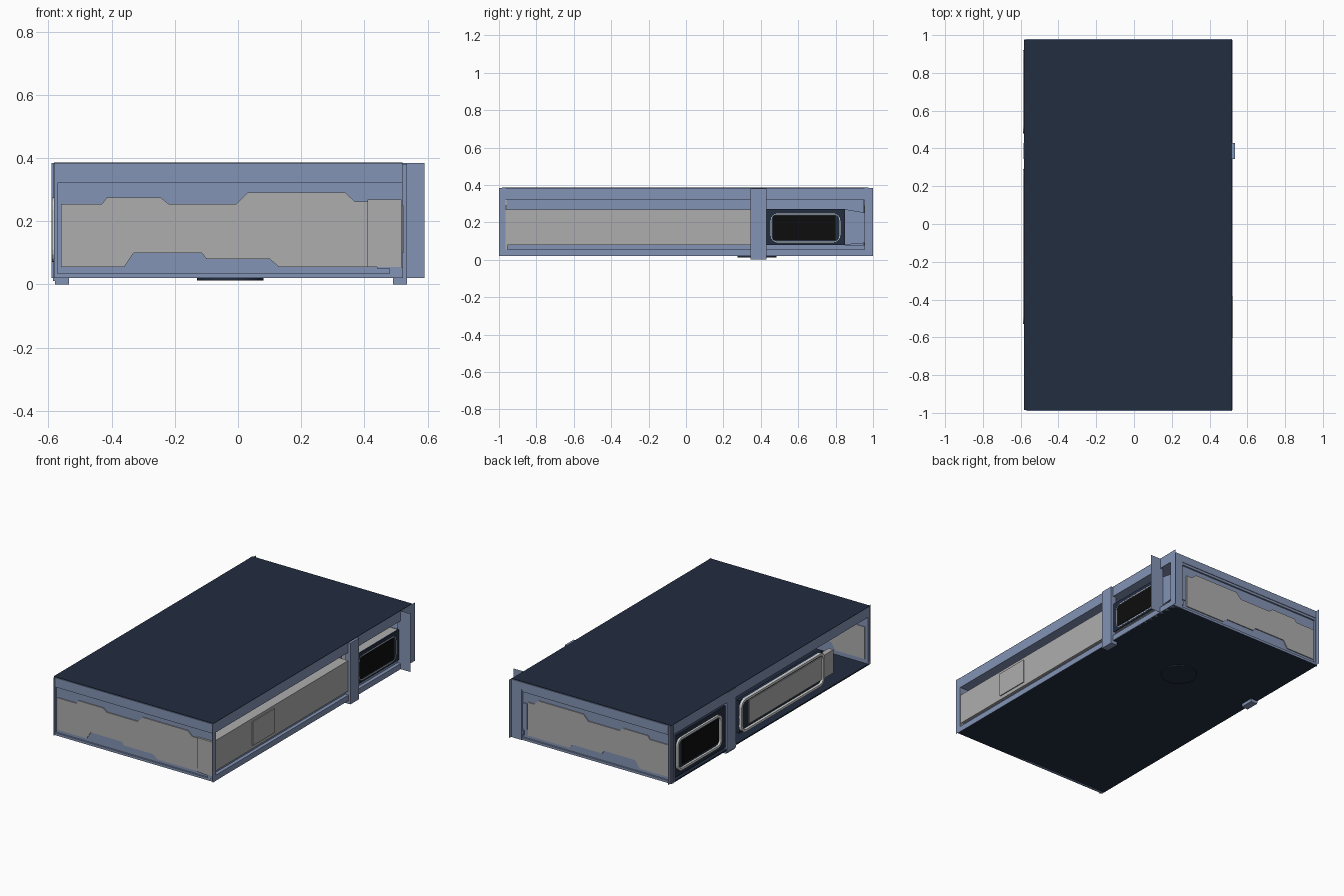
import bpy, bmesh, math

if "Cube" in bpy.data.objects:
    bpy.data.objects.remove(bpy.data.objects["Cube"])


def material(name, rgb):
    m = bpy.data.materials.new(name)
    m.use_nodes = True
    m.diffuse_color = (*rgb, 1)
    m.node_tree.nodes["Principled BSDF"].inputs["Base Color"].default_value = (*rgb, 1)
    return m


BLUE = material("slate blue", (0.23, 0.295, 0.46))
NAVY = material("dark navy", (0.016, 0.026, 0.051))
GRAY = material("panel gray", (0.42, 0.42, 0.42))
BLACK = material("vent black", (0.004, 0.004, 0.004))
WHITE = material("trim white", (0.65, 0.66, 0.66))


def add(name, bm, mat):
    bmesh.ops.recalc_face_normals(bm, faces=bm.faces)
    me = bpy.data.meshes.new(name)
    bm.to_mesh(me)
    bm.free()
    me.materials.append(mat)
    ob = bpy.data.objects.new(name, me)
    bpy.context.scene.collection.objects.link(ob)
    return ob


def box(name, mat, xs, ys, zs):
    bm = bmesh.new()
    bmesh.ops.create_cube(bm, size=1)
    for v in bm.verts:
        v.co = [r[0] if c < 0 else r[1] for c, r in zip(v.co, (xs, ys, zs))]
    return add(name, bm, mat)


def sheet(name, mat, corners):
    bm = bmesh.new()
    bm.faces.new([bm.verts.new(c) for c in corners])
    return add(name, bm, mat)


def plate(name, mat, outline, axis, a, b):
    """Extrude a 2D outline from a to b along x (outline y,z) or y (outline x,z)."""
    def place(p, d):
        return (d, p[0], p[1]) if axis == "x" else (p[0], d, p[1])
    bm = bmesh.new()
    face = bm.faces.new([bm.verts.new(place(p, a)) for p in outline])
    new = bmesh.ops.extrude_face_region(bm, geom=[face])["geom"]
    for v in new:
        if isinstance(v, bmesh.types.BMVert):
            v.co["xy".index(axis)] = b
    return add(name, bm, mat)


def rounded(y0, y1, z0, z1, r, steps=4):
    pts = []
    for k, (cy, cz) in enumerate([(y1 - r, z1 - r), (y0 + r, z1 - r),
                                  (y0 + r, z0 + r), (y1 - r, z0 + r)]):
        for i in range(steps + 1):
            t = math.pi / 2 * (k + i / steps)
            pts.append((cy + r * math.cos(t), cz + r * math.sin(t)))
    return pts


def ring(name, mat, y0, y1, z0, z1, w, xa, xb):
    """Rounded rectangular frame standing on a side wall."""
    outer = rounded(y0, y1, z0, z1, 0.04)
    inner = rounded(y0 + w, y1 - w, z0 + w, z1 - w, 0.03)
    bm = bmesh.new()
    loops = [[bm.verts.new((x, *p)) for p in pts]
             for x, pts in ((xa, outer), (xb, outer), (xb, inner), (xa, inner))]
    n = len(outer)
    for k in range(4):
        p, q = loops[k], loops[(k + 1) % 4]
        for i in range(n):
            j = (i + 1) % n
            bm.faces.new((p[i], p[j], q[j], q[i]))
    return add(name, bm, mat)


L, R, F, B = -0.583, 0.52, -0.985, 0.975

# Roof and floor slabs
box("roof_band", BLUE, (L, R), (F, B), (0.32, 0.382))
box("roof_top", NAVY, (L, R), (F, B), (0.382, 0.385))
box("floor", NAVY, (L, R), (F, B), (0.02, 0.028))
bm = bmesh.new()
bmesh.ops.create_cone(bm, cap_ends=True, segments=32, radius1=0.105, radius2=0.105, depth=0.008)
hatch = add("floor_hatch", bm, NAVY)
hatch.location = (-0.025, 0.38, 0.016)

# End walls with stepped panels
steps = [(-0.56, 0.255), (-0.43, 0.255), (-0.415, 0.275), (-0.245, 0.275), (-0.22, 0.255),
         (-0.005, 0.255), (0.03, 0.29), (0.34, 0.29), (0.37, 0.262), (0.41, 0.262),
         (0.41, 0.055), (0.13, 0.055), (0.1, 0.08), (-0.1, 0.08), (-0.115, 0.1),
         (-0.33, 0.1), (-0.36, 0.055), (-0.56, 0.055)]
for end, y, s in (("front", F, 1), ("back", B, -1)):
    box(end + "_wall", BLUE, (L, R), sorted((y + s * 0.01, y + s * 0.02)), (0.022, 0.325))
    box(end + "_sill", BLUE, (L, R), sorted((y - s * 0.001, y + s * 0.015)), (0.02, 0.035))
    box(end + "_top_band", BLUE, (-0.57, R), sorted((y - s * 0.004, y + s * 0.01)), (0.335, 0.381))
    plate(end + "_stepped_panel", GRAY, steps, "y", y + s * 0.004, y + s * 0.012)
    plate(end + "_inner_panel", GRAY, steps, "y", y + s * 0.019, y + s * 0.024)
    # Thin corner flanges
    for side, x in (("left", 0.523), ("right", -0.575)):
        tip = -1 if s > 0 else 1
        sheet(f"{end}_{side}_flange", BLUE,
              [(x, tip, 0.02), (x, y + s * 0.02, 0.02), (x, y + s * 0.02, 0.384), (x, tip, 0.384)])
box("back_corner_post", BLUE, (0.45, R), (0.955, B + 0.004), (0.02, 0.335))
box("back_side_post", BLUE, (L, -0.565), (0.94, B), (0.02, 0.335))
box("front_side_post", BLUE, (L, -0.572), (F, -0.965), (0.02, 0.335))

# Left (+x) side: long block, rails, inner wall
box("left_inner_wall", BLUE, (0.4, 0.415), (-0.96, 0.95), (0.025, 0.325))
box("left_long_block", GRAY, (0.41, 0.518), (-0.988, 0.35), (0.078, 0.268))
box("left_block_end", GRAY, (0.41, 0.517), (-0.987, -0.955), (0.055, 0.262))
box("left_cover_plate", GRAY, (0.515, 0.524), (-0.6, -0.385), (0.1, 0.25))
box("left_bottom_rail", BLUE, (0.48, 0.522), (F, B), (0.02, 0.055))
box("left_inner_rail", BLUE, (0.44, 0.5), (F, B), (0.05, 0.078))

# Left vent
box("left_vent_block", GRAY, (0.41, 0.51), (0.43, 0.85), (0.078, 0.268))
box("left_vent_plate", NAVY, (0.508, 0.516), (0.43, 0.85), (0.08, 0.27))
ring("left_vent_trim", WHITE, 0.452, 0.825, 0.092, 0.248, 0.005, 0.514, 0.517)
box("left_vent_grille", BLACK, (0.515, 0.518), (0.465, 0.8), (0.105, 0.237))
plate("left_vent_taper", BLUE, [(0.85, 0.08), (0.97, 0.09), (0.97, 0.25), (0.85, 0.27)],
      "x", 0.42, 0.5)

# Right (-x) side: framed panel and vent
box("right_panel_back", NAVY, (-0.572, -0.55), (-0.53, 0.29), (0.07, 0.275))
box("right_gray_panel", GRAY, (-0.578, -0.545), (-0.63, 0.2), (0.1, 0.245))
ring("right_panel_frame", WHITE, -0.53, 0.29, 0.07, 0.275, 0.014, -0.588, -0.57)
box("right_vent_back", NAVY, (-0.575, -0.55), (0.43, 0.95), (0.04, 0.3))
ring("right_vent_frame", WHITE, 0.48, 0.92, 0.07, 0.275, 0.014, -0.588, -0.57)
box("right_vent_grille", BLACK, (-0.58, -0.57), (0.51, 0.86), (0.1, 0.245))

# Pillars with feet, and the thin cross fins
for side, x0, x1, foot in (("left", 0.5, 0.535, (0.49, 0.535)),
                           ("right", -0.586, -0.55, (-0.58, -0.535))):
    box(side + "_pillar", BLUE, (x0, x1), (0.345, 0.43), (0.01, 0.3815))
    box(side + "_foot", BLUE, foot, (0.345, 0.43), (0, 0.02))
for side, x0, x1 in (("left", 0.5, 0.59), ("right", -0.59, -0.57)):
    sheet(side + "_fin", BLUE,
          [(x0, 0.86 if side == "left" else 0.965, 0.02), (x1, 0.86 if side == "left" else 0.965, 0.02),
           (x1, 0.86 if side == "left" else 0.965, 0.384), (x0, 0.86 if side == "left" else 0.965, 0.384)])
